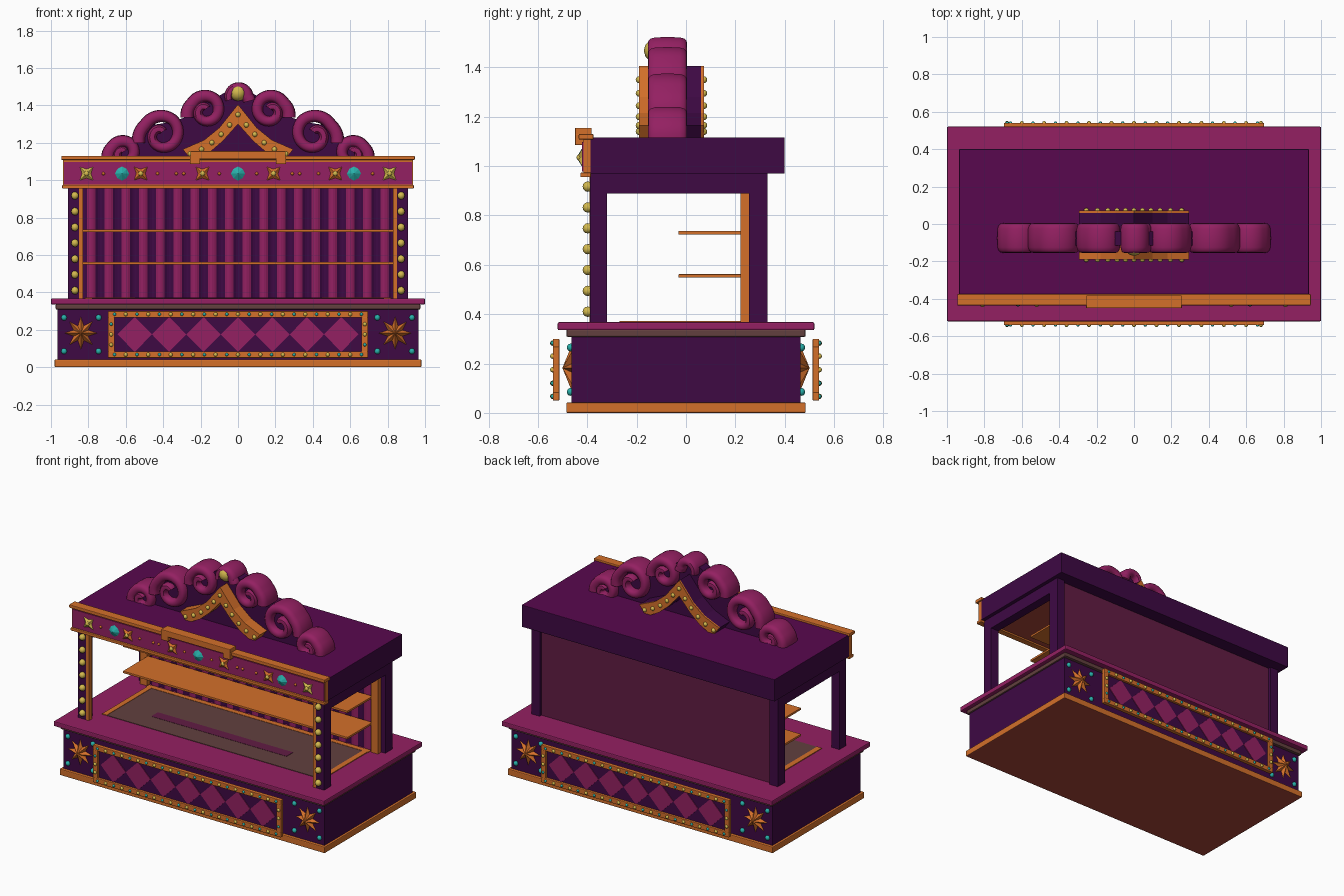
import bpy, bmesh, math
from mathutils import Vector, Matrix

if "Cube" in bpy.data.objects:
    bpy.data.objects.remove(bpy.data.objects["Cube"])

def lin(c):
    c /= 255
    return c / 12.92 if c <= 0.04045 else ((c + 0.055) / 1.055) ** 2.4

def mat(name, r, g, b):
    m = bpy.data.materials.new(name)
    m.diffuse_color = (lin(r), lin(g), lin(b), 1)
    m.use_nodes = True
    m.node_tree.nodes["Principled BSDF"].inputs["Base Color"].default_value = m.diffuse_color
    return m

PURPLE = mat("dark purple", 62, 9, 68)
ROOF = mat("roof plum", 88, 8, 78)
MAGENTA = mat("magenta", 148, 32, 98)
ORANGE = mat("orange", 212, 112, 42)
GOLD = mat("gold", 212, 186, 78)
TEAL = mat("teal", 40, 176, 170)
BROWN = mat("shadow brown", 98, 64, 62)
WALL = mat("wall plum", 98, 28, 68)
BRICK = mat("brick brown", 168, 68, 56)

def finish(name, bm, mats, smooth=False):
    bmesh.ops.recalc_face_normals(bm, faces=bm.faces[:])
    me = bpy.data.meshes.new(name)
    bm.to_mesh(me)
    bm.free()
    for m in mats:
        me.materials.append(m)
    ob = bpy.data.objects.new(name, me)
    bpy.context.collection.objects.link(ob)
    if smooth:
        bpy.context.view_layer.objects.active = ob
        ob.select_set(True)
        bpy.ops.object.shade_smooth_by_angle(angle=math.radians(40))
        ob.select_set(False)
    return ob

def box(name, x0, x1, y0, y1, z0, z1, m, bevel=0):
    bm = bmesh.new()
    T = Matrix.Translation(((x0 + x1) / 2, (y0 + y1) / 2, (z0 + z1) / 2))
    bmesh.ops.create_cube(bm, size=1, matrix=T @ Matrix.Diagonal((abs(x1 - x0), abs(y1 - y0), z1 - z0, 1)))
    if bevel:
        bmesh.ops.bevel(bm, geom=bm.edges[:], offset=bevel, segments=2, affect='EDGES', profile=0.5)
    return finish(name, bm, [m])

def prism(name, outlines, y0, y1, m):
    """Extrude one or more x-z outlines along y."""
    bm = bmesh.new()
    for pts in outlines:
        f = bm.faces.new([bm.verts.new((x, y0, z)) for x, z in pts])
        r = bmesh.ops.extrude_face_region(bm, geom=[f])
        bmesh.ops.translate(bm, vec=(0, y1 - y0, 0), verts=[v for v in r["geom"] if isinstance(v, bmesh.types.BMVert)])
        if f.is_valid and len(f.link_loops if hasattr(f, "link_loops") else f.loops) and all(len(e.link_faces) > 2 for e in f.edges):
            bm.faces.remove(f)
    return finish(name, bm, [m])

def studs(name, points, r, m):
    bm = bmesh.new()
    for p in points:
        bmesh.ops.create_uvsphere(bm, u_segments=10, v_segments=6, radius=r, matrix=Matrix.Translation(p))
    return finish(name, bm, [m], True)

def star(name, x, y, z, r, ri, n, depth, m, rot=0):
    """Faceted star: flat rim at y, raised centre at y + depth."""
    bm = bmesh.new()
    rim = []
    for i in range(2 * n):
        a = rot + math.pi * i / n
        q = r if i % 2 == 0 else ri
        rim.append(bm.verts.new((x + q * math.cos(a), y, z + q * math.sin(a))))
    tip = bm.verts.new((x, y + depth, z))
    for i in range(2 * n):
        bm.faces.new((rim[i], rim[(i + 1) % (2 * n)], tip))
    bm.faces.new(rim)
    return finish(name, bm, [m])

def ribbon(name, path, yc, half_t, half_d, m):
    """Sweep a rounded section along an x-z path."""
    bm = bmesh.new()
    rings = []
    for i, p in enumerate(path):
        t = (path[min(i + 1, len(path) - 1)] - path[max(i - 1, 0)]).normalized()
        n = Vector((-t.y, t.x))
        w = half_t * (1 - 0.4 * i / len(path))
        ring = []
        for k in range(16):
            c, s = math.cos(k * math.pi / 8), math.sin(k * math.pi / 8)
            u = w * math.copysign(abs(c) ** 0.7, c)
            v = half_d * math.copysign(abs(s) ** 0.5, s)
            q = p + n * u
            ring.append(bm.verts.new((q.x, yc + v, q.y)))
        rings.append(ring)
    for a, b in zip(rings, rings[1:]):
        for k in range(16):
            bm.faces.new((a[k], a[(k + 1) % 16], b[(k + 1) % 16], b[k]))
    bm.faces.new(rings[0])
    bm.faces.new(rings[-1])
    return finish(name, bm, [m], True)

def spiral(cx, cz, R, r, a0, a1, side):
    """Flared outer tail, round top, then curling inward."""
    out = []
    for i in range(49):
        t = i / 48
        a = math.radians(a0 + (a1 - a0) * t)
        q = R + (r - R) * max(0, (t - 0.3) / 0.7) + R * 3 * max(0, .1 - t)
        out.append(Vector((side * (cx + q * math.cos(a)), cz + q * math.sin(a))))
    return out

# Counter base
base = box("base_plinth", -.98, .98, -.485, .485, 0, .042, ORANGE, .005)
base.data.materials.append(BRICK)
for p in base.data.polygons:
    p.material_index = 1 if p.normal.z < -.9 else 0
box("base_body", -.965, .965, -.465, .465, .042, .31, PURPLE)
box("counter_moulding", -.975, .975, -.485, .485, .308, .337, BROWN, .006)
box("counter_top", -1, 1, -.52, .52, .335, .368, MAGENTA, .006)
box("counter_inset", -.78, .78, -.27, .2, .366, .371, BROWN)
box("inset_streak", -.55, .45, -.13, -.06, .366, .3725, WALL)
box("inset_back_trim", -.82, .82, .2, .235, .366, .373, ORANGE)

# Base ornaments on front and back
for s, side in ((-1, "front"), (1, "back")):
    P = .525 * s
    box(side + "_harlequin_panel", -.67, .67, .516 * s, P, .07, .28, PURPLE)
    prism(side + "_diamonds", [[(x - .092, .175), (x, .082), (x + .092, .175), (x, .268)]
          for x in (.184 * i for i in range(-3, 4))], P, .529 * s, MAGENTA)
    for k, (x0, x1, z0, z1) in enumerate(((-.695, .695, .265, .3), (-.695, .695, .05, .085),
                                          (-.695, -.66, .08, .27), (.66, .695, .08, .27))):
        box("%s_frame_%d" % (side, k), x0, x1, .513 * s, .54 * s, z0, z1, ORANGE, .004)
    ring = [(-.66 + .06 * i, z) for i in range(23) for z in (.067, .283)]
    ring += [(x, z) for x in (-.678, .678) for z in (.12, .175, .23)]
    studs(side + "_frame_gold_studs", [(x, .54 * s, z) for i, (x, z) in enumerate(ring) if i // 2 % 2], .011, GOLD)
    studs(side + "_frame_teal_studs", [(x, .54 * s, z) for i, (x, z) in enumerate(ring) if i // 2 % 2 == 0], .009, TEAL)
    for x in (-.84, .84):
        star(side + "_star", x, .465 * s, .182, .088, .042, 8, .036 * s, ORANGE)
    studs(side + "_corner_gems", [(x * q, .467 * s, z) for q in (-1, 1) for x in (.745, .93) for z in (.085, .265)], .016, TEAL)

# Posts, side beams and trims
for q in (-1, 1):
    def sbox(name, x0, x1, *rest):
        a, b = sorted((q * x0, q * x1))
        return box(name, a, b, *rest)
    sbox("front_post", .85, .91, -.39, -.32, .365, .97, PURPLE)
    sbox("rear_post", .85, .91, .255, .33, .365, .97, PURPLE)
    sbox("side_beam", .85, .91, -.39, .33, .89, .975, PURPLE)
    sbox("front_post_trim", .828, .85, -.392, -.36, .365, .97, ORANGE)
    sbox("shelf_side_board", .828, .88, .22, .256, .365, .9, ORANGE)
    sbox("inset_side_trim", .78, .815, -.27, .2, .366, .373, ORANGE)
    studs("post_bulbs", [(q * .872, -.398, .41 + .0845 * i) for i in range(7)], .021, GOLD)

# Back wall, ceiling, curtain and shelves
box("back_wall", -.86, .86, .28, .31, .365, .975, WALL)
box("ceiling", -.85, .85, -.38, .28, .962, .972, BRICK)
bm = bmesh.new()
N = 18 * 8
cols = []
for i in range(N + 1):
    x = -.83 + 1.66 * i / N
    y = .245 + .01 * math.cos(2 * math.pi * i / 8)
    cols.append([bm.verts.new((x, yy, z)) for yy, z in ((y, .366), (y, .97), (.28, .97), (.28, .366))])
for i, (a, b) in enumerate(zip(cols, cols[1:])):
    for k in range(4):
        f = bm.faces.new((a[k], a[(k + 1) % 4], b[(k + 1) % 4], b[k]))
        f.material_index = 1 if 2 <= i % 8 < 6 else 0
bm.faces.new(cols[0])
bm.faces.new(cols[-1])
finish("striped_curtain", bm, [PURPLE, MAGENTA])
for z in (.555, .73):
    box("shelf", -.83, .83, -.03, .235, z - .007, z + .007, ORANGE, .002)

# Roof and fascia
roof = box("roof", -.935, .935, -.39, .4, .97, 1.117, PURPLE, .003)
roof.data.materials.append(ROOF)
for p in roof.data.polygons:
    p.material_index = 1 if p.normal.z > .9 else 0
box("fascia_board", -.935, .935, -.415, -.385, .955, 1.12, ORANGE)
box("fascia_panel", -.93, .93, -.421, -.41, .978, 1.098, MAGENTA)
box("fascia_bottom_rail", -.94, .94, -.428, -.385, .955, .974, ORANGE, .004)
box("fascia_top_rail", -.945, .945, -.435, -.375, 1.108, 1.13, ORANGE, .004)
box("fascia_centre_rail", -.255, .255, -.45, -.382, 1.115, 1.155, ORANGE, .004)
for q in (-1, 1):
    box("fascia_centre_drop", q * .23 - .027, q * .23 + .027, -.45, -.385, 1.085, 1.13, ORANGE, .004)
    for x, m in ((.81, GOLD), (.52, ORANGE), (.19, ORANGE)):
        star("fascia_cross", q * x, -.421, 1.035, .05, .024, 4, -.02, m, math.pi / 4)
        studs("cross_button", [(q * x, -.43, 1.035)], .014, GOLD)
for x in (-.62, 0, .62):
    star("fascia_gem", x, -.421, 1.035, .038, .035, 4, -.022, TEAL)
studs("fascia_small_studs", [(q * x, -.421, 1.035) for q in (-1, 1) for x in (.1, .29, .33, .43, .72)], .009, ORANGE)

# Scrolled crest
half = [(.69, 1.11), (.66, 1.18), (.52, 1.2), (.49, 1.29), (.36, 1.31), (.27, 1.34), (.24, 1.42), (.12, 1.44), (.05, 1.48)]
prism("crest_panel", [half + [(-x, z) for x, z in reversed(half)]], -.115, -.04, PURPLE)
for q in (-1, 1):
    for cx, cz, R in ((.175, 1.37, .08), (.41, 1.243, .1), (.615, 1.142, .066)):
        ribbon("crest_scroll", spiral(cx, cz, R, R * .2, -20, 480, q), -.075, .036, .08, MAGENTA)
ribbon("crest_crown", spiral(0, 1.445, .05, .05, -20, 200, 1), -.075, .035, .08, MAGENTA)
studs("crest_ball", [(0, -.125, 1.468)], .046, GOLD)

# Chevron ornaments on both faces of the crest
outer = [(0, 1.405), (.1, 1.28), (.18, 1.215), (.295, 1.165)]
inner = [(.245, 1.1), (.15, 1.15), (.08, 1.21), (0, 1.3)]
right = outer + inner
chevron = right + [(-x, z) for x, z in reversed(right[1:-1])]
prism("front_chevron", [chevron], -.19, -.1, ORANGE)
prism("back_chevron_body", [chevron], -.05, .06, PURPLE)
prism("back_chevron_face", [chevron], .06, .072, ORANGE)
mid = [(0, 1.35), (.045, 1.295), (.09, 1.245), (.14, 1.2), (.195, 1.165), (.255, 1.14)]
for y, side in ((-.19, "front"), (.072, "back")):
    studs(side + "_chevron_bulbs", [(q * x, y, z) for q in (-1, 1) for x, z in mid if x or q > 0], .014, GOLD)
